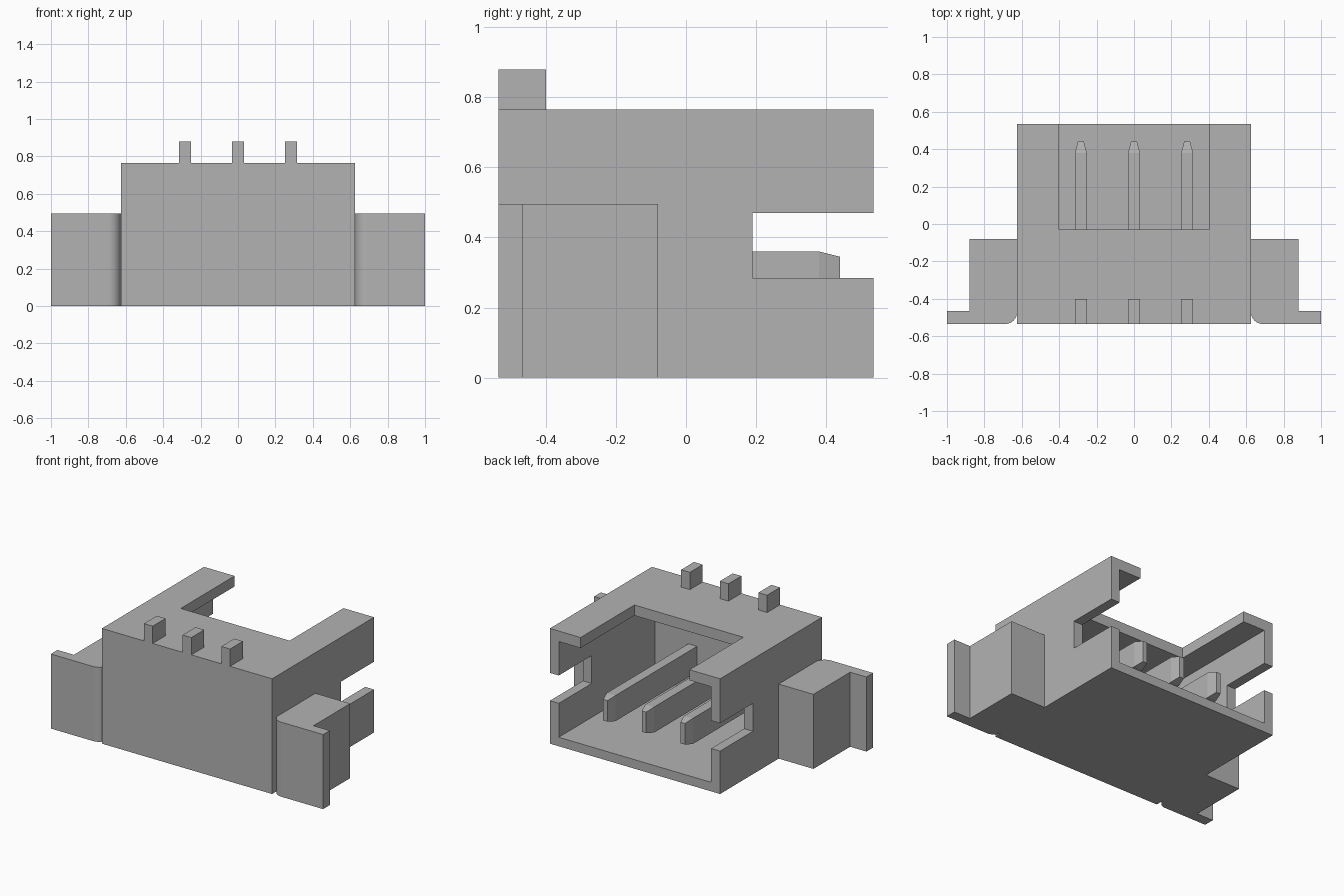
import bpy
import bmesh
import math

if "Cube" in bpy.data.objects:
    bpy.data.objects.remove(bpy.data.objects["Cube"], do_unlink=True)

# One flat grey for everything
grey = bpy.data.materials.new("light_grey")
grey.use_nodes = True
colour = (0.45, 0.45, 0.45, 1)
grey.diffuse_color = colour
grey.node_tree.nodes["Principled BSDF"].inputs["Base Color"].default_value = colour


def finish(name, bm):
    bmesh.ops.recalc_face_normals(bm, faces=bm.faces)
    mesh = bpy.data.meshes.new(name)
    bm.to_mesh(mesh)
    bm.free()
    obj = bpy.data.objects.new(name, mesh)
    mesh.materials.append(grey)
    bpy.context.collection.objects.link(obj)
    return obj


def prism(bm, outline, z0, z1):
    """Extrude a closed xy outline from z0 up to z1."""
    low = [bm.verts.new((x, y, z0)) for x, y in outline]
    face = bm.faces.new(low)
    top = bmesh.ops.extrude_face_region(bm, geom=[face])["geom"]
    verts = [g for g in top if isinstance(g, bmesh.types.BMVert)]
    bmesh.ops.translate(bm, verts=verts, vec=(0, 0, z1 - z0))
    return verts


def box(name, xs, ys, zs):
    bm = bmesh.new()
    (x0, x1), (y0, y1) = xs, ys
    prism(bm, [(x0, y0), (x1, y0), (x1, y1), (x0, y1)], *zs)
    return finish(name, bm)


def activate(obj):
    bpy.ops.object.select_all(action="DESELECT")
    obj.select_set(True)
    bpy.context.view_layer.objects.active = obj


def cut(obj, cutter):
    cutter.hide_render = True
    mod = obj.modifiers.new("cut", "BOOLEAN")
    mod.operation = "DIFFERENCE"
    mod.solver = "EXACT"
    mod.object = cutter
    activate(obj)
    bpy.ops.object.modifier_apply(modifier=mod.name)
    bpy.data.objects.remove(cutter, do_unlink=True)


W, D, H = 0.625, 0.535, 0.765

# Housing: hollow box open at the back, with a roof notch and side slots
housing = box("housing", (-W, W), (-D, D), (0, H))
cut(housing, box("cavity_cutter", (-W + 0.065, W - 0.065), (-0.475, 1), (0.06, 0.695)))
cut(housing, box("roof_cutter", (-0.4, 0.4), (-0.03, 1), (0.5, 1)))
cut(housing, box("slot_cutter", (-1, 1), (0.19, 1), (0.285, 0.47)))

# Contact pins with tapered tips, and their solder posts on the roof
HALF = 0.032
for label, x in (("left", 0.284), ("middle", 0), ("right", -0.284)):
    bm = bmesh.new()
    outline = [(x - HALF, -0.48), (x + HALF, -0.48), (x + HALF, 0.38),
               (x + HALF / 2, 0.44), (x - HALF / 2, 0.44), (x - HALF, 0.38)]
    prism(bm, outline, 0.19, 0.36)
    for v in bm.verts:
        if v.co.y > 0.43:
            v.co.z += 0.015 if v.co.z < 0.25 else -0.015
    # split the bent caps so they stay flat
    caps = [f for f in bm.faces if len(f.verts) == 6]
    for f in caps:
        pair = [v for v in f.verts if abs(v.co.y - 0.38) < 0.001]
        bmesh.utils.face_split(f, pair[0], pair[1])
    finish(label + "_pin", bm)
    box(label + "_post", (x - HALF, x + HALF), (-D, -0.4), (H, 0.88))

# Side anchors: block with a thin outer flange and a rounded inner corner
R = 0.065
for label, side in (("left", 1), ("right", -1)):
    arc = [(W + R - R * math.cos(a), -D + R - R * math.sin(a))
           for a in (math.pi / 2 * i / 10 for i in range(11))]
    outline = arc + [(1, -D), (1, -0.465), (0.88, -0.465), (0.88, -0.08), (W, -0.08)]
    bm = bmesh.new()
    prism(bm, [(side * x, y) for x, y in outline], 0, 0.495)
    anchor = finish(label + "_anchor", bm)
    activate(anchor)
    bpy.ops.object.shade_smooth_by_angle(angle=math.radians(30))
